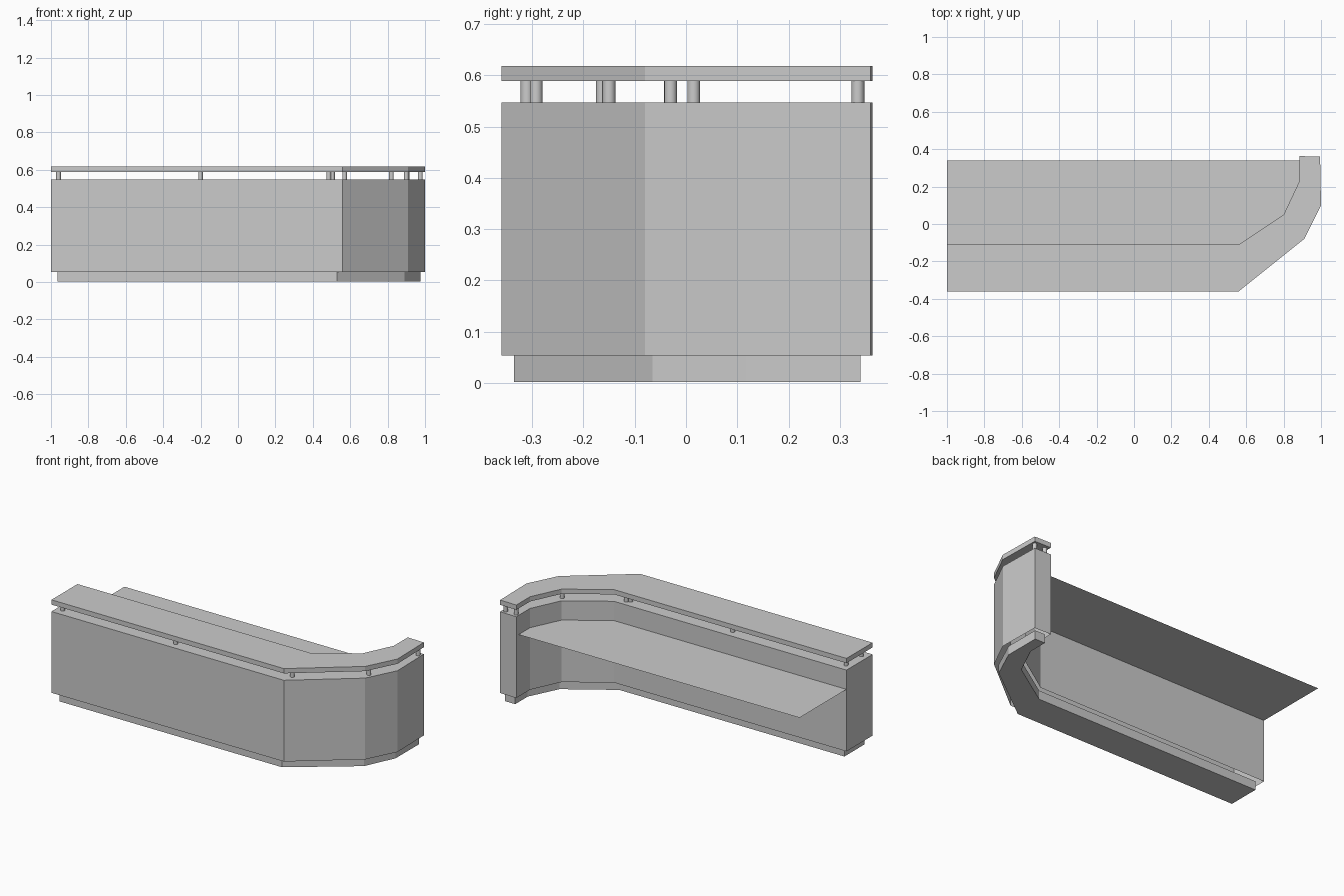
import bpy, bmesh

if "Cube" in bpy.data.objects:
    bpy.data.objects.remove(bpy.data.objects["Cube"])

# Plan outlines: front (outer) and staff-side (inner) paths of the bent counter
OUTER = [(-1, -0.36), (0.56, -0.36), (0.91, -0.08), (1.0, 0.10), (0.995, 0.36)]
INNER = [(-1, -0.11), (0.56, -0.11), (0.80, 0.05), (0.885, 0.23), (0.885, 0.363)]
BASE_OUTER = [(-0.965, -0.335), (0.53, -0.335), (0.89, -0.065), (0.975, 0.118), (0.975, 0.34)]
BASE_INNER = [(-0.965, -0.14), (0.545, -0.14), (0.82, 0.04), (0.908, 0.22), (0.908, 0.34)]


def finish(name, bm):
    bmesh.ops.recalc_face_normals(bm, faces=bm.faces)
    mesh = bpy.data.meshes.new(name)
    bm.to_mesh(mesh)
    bm.free()
    obj = bpy.data.objects.new(name, mesh)
    bpy.context.collection.objects.link(obj)
    return obj


def band(name, outer, inner, z0, z1, bottom=True):
    """Extruded strip between two paths, optionally open underneath."""
    bm = bmesh.new()
    rows = [[bm.verts.new((x, y, z)) for x, y in path]
            for path, z in ((outer, z0), (inner, z0), (inner, z1), (outer, z1))]
    for k in range(4):
        if k == 0 and not bottom:
            continue
        a, b = rows[k], rows[(k + 1) % 4]
        for i in range(len(outer) - 1):
            bm.faces.new((a[i], a[i + 1], b[i + 1], b[i]))
    for i in (0, -1):
        bm.faces.new([r[i] for r in rows])
    return finish(name, bm)


# Recessed plinth, main counter body and raised transaction ledge
band("plinth", BASE_OUTER, BASE_INNER, 0.002, 0.055)
band("counter_body", OUTER, INNER, 0.054, 0.547, bottom=False)
band("raised_ledge", OUTER, INNER, 0.589, 0.618)

# Thin work surface behind the counter
bm = bmesh.new()
outline = INNER[:-1] + [(0.885, 0.34), (-1, 0.34)]
bm.faces.new([bm.verts.new((x, y, 0.43)) for x, y in outline])
surface = finish("work_surface", bm)
if surface.data.polygons[0].normal.z < 0:
    surface.data.flip_normals()

# Short round posts carrying the ledge
POSTS = [(-0.96, -0.31), (-0.20, -0.31), (0.57, -0.292), (0.90, -0.03), (0.975, 0.335),
         (-0.96, -0.163), (-0.20, -0.163), (0.485, -0.163), (0.505, -0.15),
         (0.82, 0.015), (0.905, 0.335)]
for x, y in POSTS:
    bpy.ops.mesh.primitive_cylinder_add(vertices=16, radius=0.0125, depth=0.044,
                                        location=(x, y, 0.568))
    bpy.context.object.name = "ledge_post"
    bpy.ops.object.shade_smooth_by_angle()
